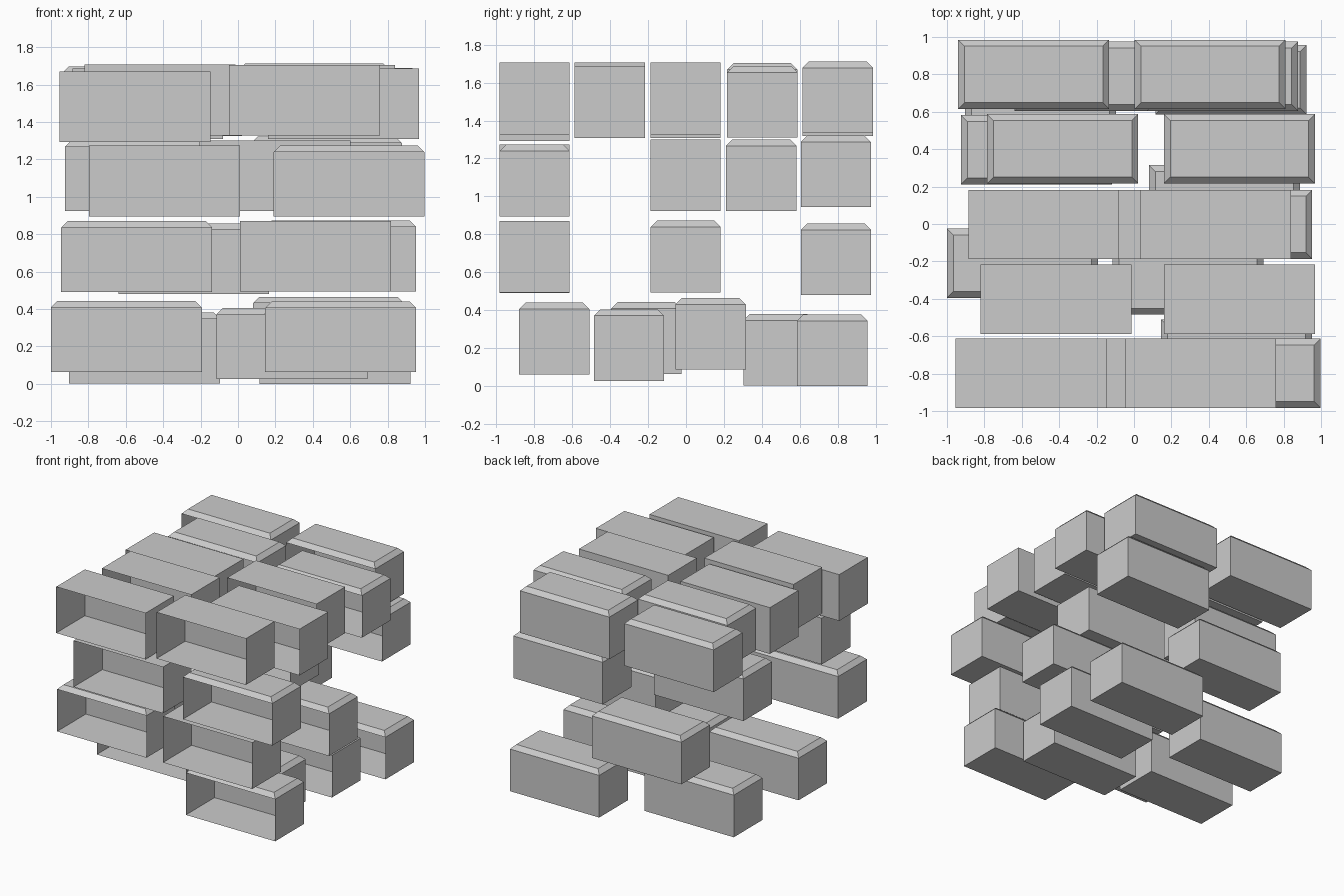
import bpy

if "Cube" in bpy.data.objects:
    bpy.data.objects.remove(bpy.data.objects["Cube"])

W, D, H, C = 0.807, 0.37, 0.378, 0.034   # brick width, depth, height, top bevel


def brick_mesh(name, bevelled):
    """Thin-walled brick, open at the front (-y), flat or bevelled top."""
    rings = [(0, 0), (0, H - C), (C, H)] if bevelled else [(0, 0), (0, H)]
    verts = []
    for i, z in rings:
        verts += [(i, i, z), (W - i, i, z), (W - i, D - i, z), (i, D - i, z)]
    faces = [(3, 2, 1, 0)]
    for r in range(len(rings) - 1):
        for k in range(4):
            if r == 0 and k == 0:
                continue                      # open front
            a, b = 4 * r + k, 4 * r + (k + 1) % 4
            faces.append((a, b, b + 4, a + 4))
    t = 4 * (len(rings) - 1)
    faces.append((t, t + 1, t + 2, t + 3))
    me = bpy.data.meshes.new(name)
    me.from_pydata(verts, [], faces)
    me.update()
    return me


flat = brick_mesh("flat_brick", False)
bevel = brick_mesh("bevelled_brick", True)
ROW = [-0.983, -0.587, -0.187, 0.217, 0.615]  # front edge of each row

# Each brick: left edge, front edge, underside, mesh
layers = {
    "bottom": [
        (0.145, -0.88, 0.062, bevel), (-0.115, -0.485, 0.027, bevel),
        (-1.0, -0.395, 0.064, bevel), (0.08, -0.055, 0.087, bevel),
        (-0.903, 0.303, 0.003, bevel), (0.115, 0.586, 0.0, bevel),
    ],
    "second": [
        (-0.946, ROW[0], 0.492, bevel), (0.01, ROW[0], 0.493, flat),
        (0.146, ROW[2], 0.494, bevel), (-0.64, 0.605, 0.48, bevel),
    ],
    "third": [
        (-0.797, ROW[0], 0.895, flat), (0.19, ROW[0], 0.895, bevel),
        (-0.205, ROW[2], 0.923, flat), (-0.925, 0.212, 0.923, bevel),
        (0.07, 0.605, 0.943, bevel),
    ],
    "top": [
        (-0.955, ROW[0], 1.293, flat), (-0.048, ROW[0], 1.327, flat),
        (-0.82, ROW[1], 1.328, flat), (0.16, ROW[1], 1.309, flat),
        (-0.886, ROW[2], 1.309, flat), (0.033, ROW[2], 1.327, flat),
        (-0.785, ROW[3], 1.325, bevel), (0.16, ROW[3], 1.31, bevel),
        (-0.94, ROW[4], 1.318, bevel), (0.003, ROW[4], 1.334, bevel),
    ],
}

for layer, bricks in layers.items():
    for n, (x, y, z, me) in enumerate(bricks, 1):
        ob = bpy.data.objects.new(f"{layer}_brick_{n}", me)
        ob.location = (x, y, z)
        bpy.context.collection.objects.link(ob)
